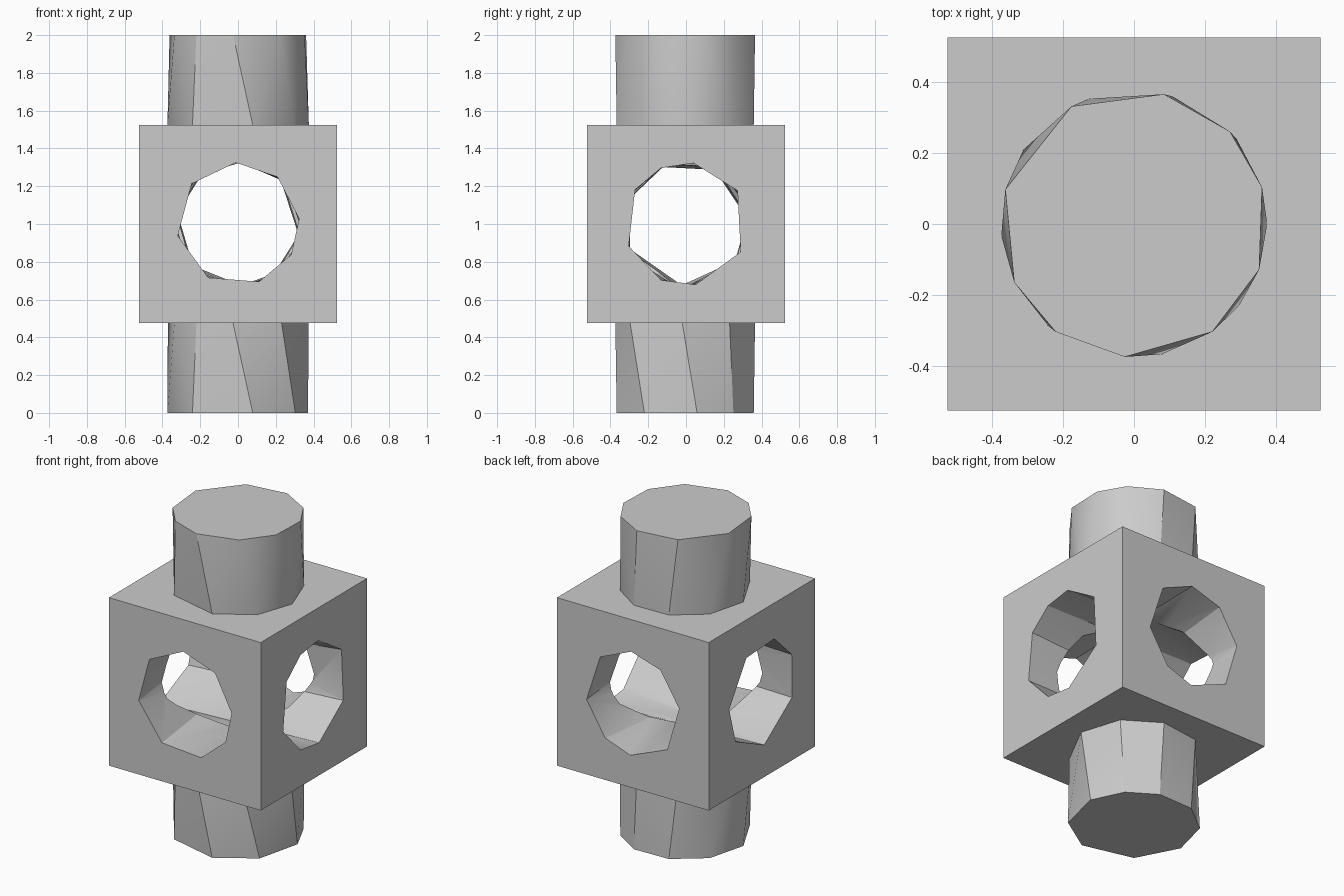
import bpy, bmesh, math
from mathutils import Vector

if "Cube" in bpy.data.objects:
    bpy.data.objects.remove(bpy.data.objects["Cube"])

MID = 1.0          # height of the block centre
HALF = 0.525       # half the block width

grey = bpy.data.materials.new("plain grey")
grey.diffuse_color = (0.6, 0.6, 0.6, 1)
grey.use_nodes = True
grey.node_tree.nodes["Principled BSDF"].inputs["Base Color"].default_value = grey.diffuse_color


def ring(angles, radius, place):
    """Points on a circle, put in space by place(u, v)."""
    return [Vector(place(radius * math.cos(math.radians(a)),
                         radius * math.sin(math.radians(a)))) for a in angles]


def hull(name, points):
    """Faceted shaft spanning two rings whose corners do not line up."""
    bm = bmesh.new()
    for p in points:
        bm.verts.new(p)
    bmesh.ops.convex_hull(bm, input=bm.verts)
    bmesh.ops.dissolve_limit(bm, angle_limit=0.001, verts=bm.verts, edges=bm.edges)
    bmesh.ops.recalc_face_normals(bm, faces=bm.faces)
    mesh = bpy.data.meshes.new(name)
    bm.to_mesh(mesh)
    bm.free()
    obj = bpy.data.objects.new(name, mesh)
    bpy.context.collection.objects.link(obj)
    mesh.materials.append(grey)
    return obj


def smooth(obj):
    bpy.ops.object.select_all(action='DESELECT')
    obj.select_set(True)
    bpy.context.view_layer.objects.active = obj
    bpy.ops.object.shade_smooth_by_angle(angle=math.radians(30))


# Upper and lower pegs: each twists slightly between its two ends
upper_top = (118, 77, 44, 16, -20, -54, -94, -126, -154, 165)
upper_base = (146, 110, 73, 39.5, 0, -38, -78, -130, -175)
lower_top = (118, 77, 38, -3, -52, -94, -126, -154, 172)
lower_base = (146, 110, 73, 42, 9, -36, -78, -130, -175)
for name, top, z1, base, z0 in (
        ("upper_peg", upper_top, 2.0, upper_base, MID + HALF),
        ("lower_peg", lower_top, MID - HALF, lower_base, 0.0)):
    smooth(hull(name, ring(top, 0.375, lambda u, v: (u, v, z1))
                + ring(base, 0.375, lambda u, v: (u, v, z0))))

# Central block
bpy.ops.mesh.primitive_cube_add(size=2 * HALF, location=(0, 0, MID))
block = bpy.context.object
block.name = "block"
block.data.materials.append(grey)

# Two crossing tunnels cut through the block
front_hole = (92, 50, 5, -30, -70, -119, -169, 139)
back_hole = (46, 88, 126, 170, -137, -87, -54, -10)
right_hole = (83, 33, -27, -81, -114, -159, 146, 114)
left_hole = (112, 155, -156, -94, -37, 5, 62)
E = HALF + 0.001
R = 0.325
cutters = [
    hull("front_tunnel_cutter",
         ring(front_hole, R, lambda u, v: (u, -E, MID + v))
         + ring(back_hole, R, lambda u, v: (u, E, MID + v))),
    hull("side_tunnel_cutter",
         ring(right_hole, R, lambda u, v: (E, u, MID + v))
         + ring(left_hole, R, lambda u, v: (-E, u, MID + v)))]
for cutter in cutters:
    mod = block.modifiers.new("tunnel", 'BOOLEAN')
    mod.operation = 'DIFFERENCE'
    mod.solver = 'EXACT'
    mod.object = cutter
    bpy.context.view_layer.objects.active = block
    bpy.ops.object.modifier_apply(modifier=mod.name)
for cutter in cutters:
    bpy.data.objects.remove(cutter)
smooth(block)
